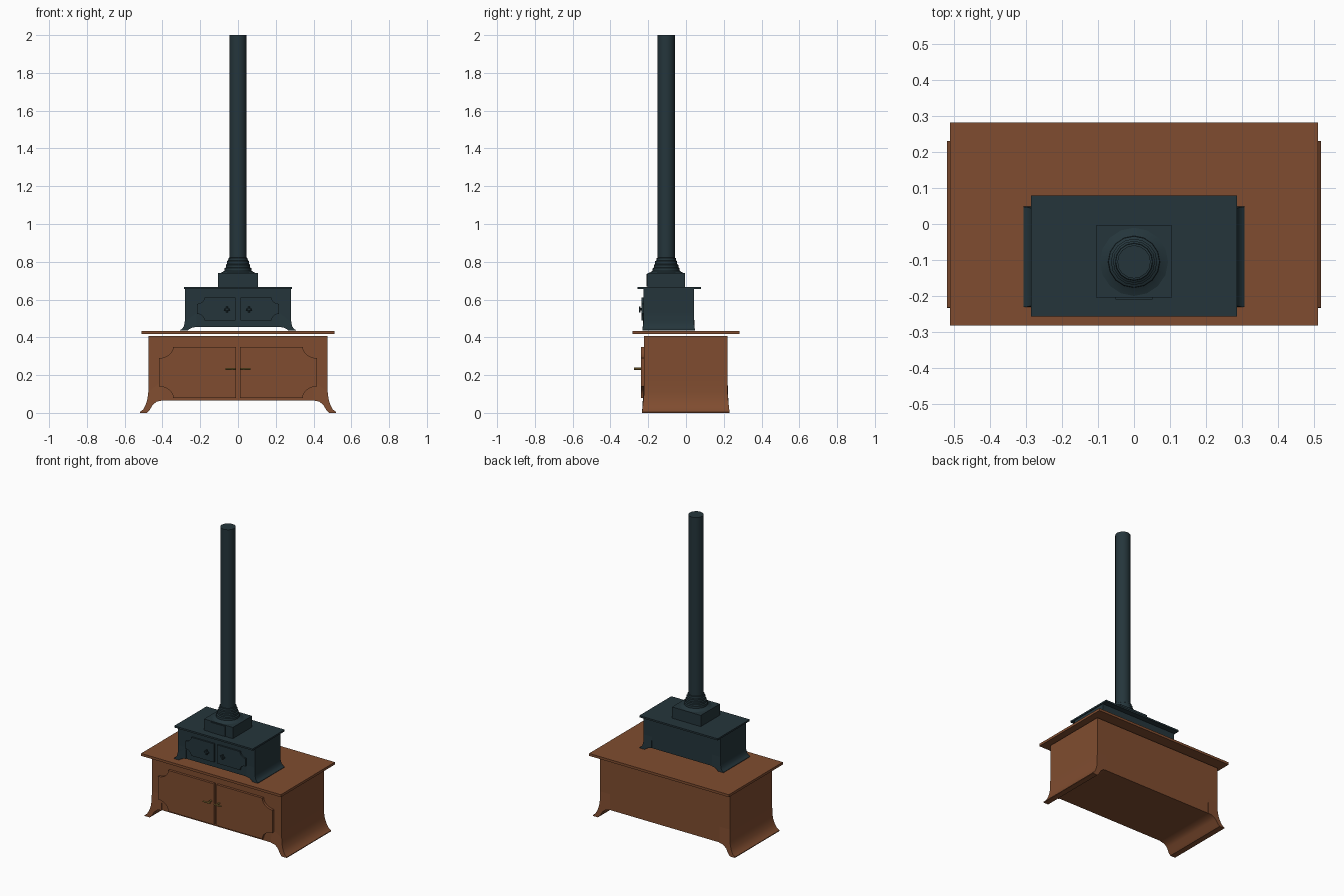
import bpy, bmesh, math
from mathutils import Matrix, Vector

if "Cube" in bpy.data.objects:
    bpy.data.objects.remove(bpy.data.objects["Cube"])


def material(name, rgb):
    m = bpy.data.materials.new(name)
    m.diffuse_color = (*rgb, 1)
    m.use_nodes = True
    m.node_tree.nodes["Principled BSDF"].inputs["Base Color"].default_value = m.diffuse_color
    return m


WOOD = material("brown_wood", (0.215, 0.073, 0.029))
IRON = material("dark_teal_iron", (0.018, 0.036, 0.044))
BRASS = material("brass", (0.32, 0.2, 0.05))


def finish(name, bm, mat, smooth=False):
    bmesh.ops.recalc_face_normals(bm, faces=bm.faces)
    me = bpy.data.meshes.new(name)
    bm.to_mesh(me)
    bm.free()
    me.materials.append(mat)
    ob = bpy.data.objects.new(name, me)
    bpy.context.collection.objects.link(ob)
    if smooth:
        bpy.ops.object.select_all(action='DESELECT')
        ob.select_set(True)
        bpy.context.view_layer.objects.active = ob
        bpy.ops.object.shade_smooth_by_angle(angle=math.radians(35))
    return ob


def box(name, lo, hi, mat):
    lo, hi = Vector(lo), Vector(hi)
    bm = bmesh.new()
    bmesh.ops.create_cube(bm, size=1, matrix=Matrix.Translation((lo + hi) / 2)
                          @ Matrix.Diagonal((*(hi - lo), 1)))
    return finish(name, bm, mat)


def prism(name, outline, y0, y1, mat, flare=None, smooth=False):
    """Extrude an x-z outline along y; flare(z) pushes both ends outward."""
    bm = bmesh.new()
    grow = flare or (lambda z: 0)
    a = [bm.verts.new((x, y0 - grow(z), z)) for x, z in outline]
    b = [bm.verts.new((x, y1 + grow(z), z)) for x, z in outline]
    n = len(outline)
    bm.faces.new(a)
    bm.faces.new(b[::-1])
    for i in range(n):
        j = (i + 1) % n
        bm.faces.new((a[i], b[i], b[j], a[j]))
    return finish(name, bm, mat, smooth)


def rod(name, p, q, r, mat, sides=8):
    p, q = Vector(p), Vector(q)
    bm = bmesh.new()
    rot = (q - p).to_track_quat('Z', 'Y').to_matrix().to_4x4()
    bmesh.ops.create_cone(bm, cap_ends=True, segments=sides, radius1=r, radius2=r,
                          depth=(q - p).length,
                          matrix=Matrix.Translation((p + q) / 2) @ rot)
    return finish(name, bm, mat, True)


def lathe(name, profile, cy, sides, mat):
    bm = bmesh.new()
    rings = [[bm.verts.new((r * math.cos(2 * math.pi * i / sides),
                            cy + r * math.sin(2 * math.pi * i / sides), z))
              for i in range(sides)] for r, z in profile]
    for a, b in zip(rings, rings[1:]):
        for i in range(sides):
            j = (i + 1) % sides
            bm.faces.new((a[i], a[j], b[j], b[i]))
    bm.faces.new(rings[0][::-1])
    bm.faces.new(rings[-1])
    return finish(name, bm, mat, True)


def scooped(x0, x1, z0, z1, rx, rz, s, bottom=True, steps=6):
    """Door outline with concave scoops at its outer corners."""
    arc = [math.pi / 2 * i / steps for i in range(steps + 1)]
    pts = [(x0, z1), (x0, z0)]
    if bottom:
        pts += [(x1 - rx * math.cos(t), z0 + rz * math.sin(t)) for t in arc]
    else:
        pts.append((x1, z0))
    pts += [(x1 - rx * math.sin(t), z1 - rz * math.cos(t)) for t in arc]
    return [(s * x, z) for x, z in pts]


cabinet_foot = [(0.474, 0.17), (0.475, 0.11), (0.479, 0.075), (0.488, 0.045), (0.502, 0.018),
                (0.519, 0.005), (0.519, 0), (0.482, 0), (0.468, 0.015), (0.452, 0.042),
                (0.43, 0.06), (0.4, 0.066), (0.4, 0.17)]
stove_foot = [(0.281, 0.53), (0.282, 0.48), (0.287, 0.458), (0.296, 0.445), (0.307, 0.438),
              (0.307, 0.435), (0.268, 0.435), (0.257, 0.444), (0.24, 0.452), (0.22, 0.455),
              (0.22, 0.53)]

# cabinet body and table top
box("cabinet_body", (-0.474, -0.222, 0.066), (0.474, 0.22, 0.408), WOOD)
box("table_top", (-0.51, -0.282, 0.418), (0.51, 0.282, 0.434), WOOD)

# stove body, top plate and flue box
box("stove_body", (-0.281, -0.225, 0.455), (0.281, 0.042, 0.656), IRON)
box("stove_top_plate", (-0.286, -0.256, 0.655), (0.286, 0.079, 0.666), IRON)
box("flue_box", (-0.105, -0.204, 0.666), (0.105, -0.004, 0.74), IRON)
prism("flue_box_plate", [(-0.052, 0.668), (0.052, 0.668), (0.052, 0.735), (-0.052, 0.735)],
      -0.21, -0.2, IRON)

for s, side in ((-1, "left"), (1, "right")):
    # flared feet running front to back
    prism(f"{side}_cabinet_foot", [(s * x, z) for x, z in cabinet_foot], -0.222, 0.22, WOOD,
          lambda z: 0.011 * max(0, 1 - z / 0.1), True)
    prism(f"{side}_stove_foot", [(s * x, z) for x, z in stove_foot], -0.225, 0.042, IRON,
          lambda z: 0.006 * max(0, 1 - (z - 0.435) / 0.04), True)

    # cabinet door with scooped outer corners and a brass lever
    prism(f"{side}_cabinet_door", scooped(0.01, 0.418, 0.08, 0.35, 0.075, 0.06, s),
          -0.238, -0.215, WOOD, smooth=True)
    rod(f"{side}_lever_stem", (s * 0.03, -0.235, 0.233), (s * 0.03, -0.274, 0.233), 0.006, BRASS)
    rod(f"{side}_lever", (s * 0.014, -0.27, 0.233), (s * 0.066, -0.27, 0.233), 0.005, BRASS)

    # stove door with a cross knob
    prism(f"{side}_stove_door", scooped(0.012, 0.218, 0.49, 0.612, 0.04, 0.035, s),
          -0.235, -0.22, IRON, smooth=True)
    x, z = s * 0.058, 0.548
    rod(f"{side}_knob_stem", (x, -0.23, z), (x, -0.25, z), 0.006, IRON)
    rod(f"{side}_knob_bar", (x - 0.016, -0.245, z), (x + 0.016, -0.245, z), 0.005, IRON)
    rod(f"{side}_knob_upright", (x, -0.245, z - 0.016), (x, -0.245, z + 0.016), 0.005, IRON)

# stepped collar and chimney pipe
lathe("flue_collar", [(0.097, 0.739), (0.085, 0.744), (0.072, 0.752), (0.071, 0.766),
                      (0.064, 0.77), (0.064, 0.784), (0.058, 0.788), (0.058, 0.803),
                      (0.052, 0.807), (0.051, 0.82), (0.044, 0.822)], -0.105, 16, IRON)
lathe("chimney_pipe", [(0.046, 0.8), (0.046, 2.0)], -0.105, 16, IRON)
